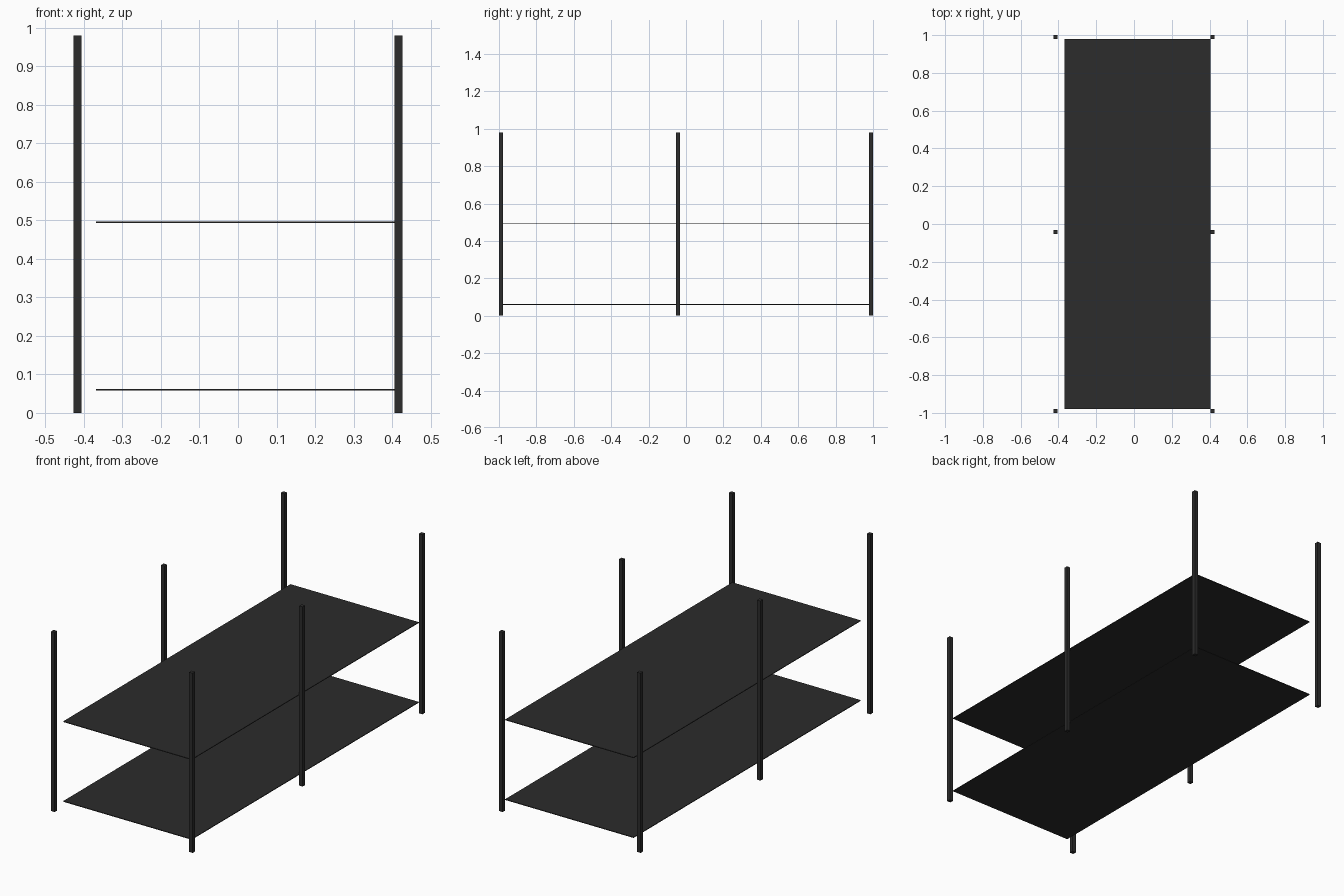
import bpy

if "Cube" in bpy.data.objects:
    bpy.data.objects.remove(bpy.data.objects["Cube"])

dark = bpy.data.materials.new("dark_metal")
dark.diffuse_color = (0.025, 0.025, 0.025, 1)
dark.use_nodes = True
dark.node_tree.nodes["Principled BSDF"].inputs["Base Color"].default_value = dark.diffuse_color


def box(name, lo, hi):
    """Box between two opposite corners."""
    bpy.ops.mesh.primitive_cube_add(size=1, location=[(a + b) / 2 for a, b in zip(lo, hi)])
    ob = bpy.context.object
    ob.name = name
    ob.scale = [b - a for a, b in zip(lo, hi)]
    bpy.ops.object.transform_apply(location=False, rotation=False, scale=True)
    ob.data.materials.append(dark)
    return ob


POST = 0.021       # square post width
HEIGHT = 0.98
OUT_X = 0.427      # outer face of the posts
INNER_X = OUT_X - POST

# Six upright posts, the middle pair slightly forward of centre
for row, y in (("front", -0.9895), ("middle", -0.042), ("back", 0.9895)):
    for side, x in (("left", -OUT_X), ("right", INNER_X)):
        box(f"{row}_{side}_post",
            (x, y - POST / 2, 0), (x + POST, y + POST / 2, HEIGHT))

# Two thin shelves, flush with the right posts and set in from the left ones
for name, z in (("lower_shelf", 0.06), ("upper_shelf", 0.495)):
    box(name, (-0.369, -0.979, z - 0.002), (INNER_X, 0.979, z + 0.002))
